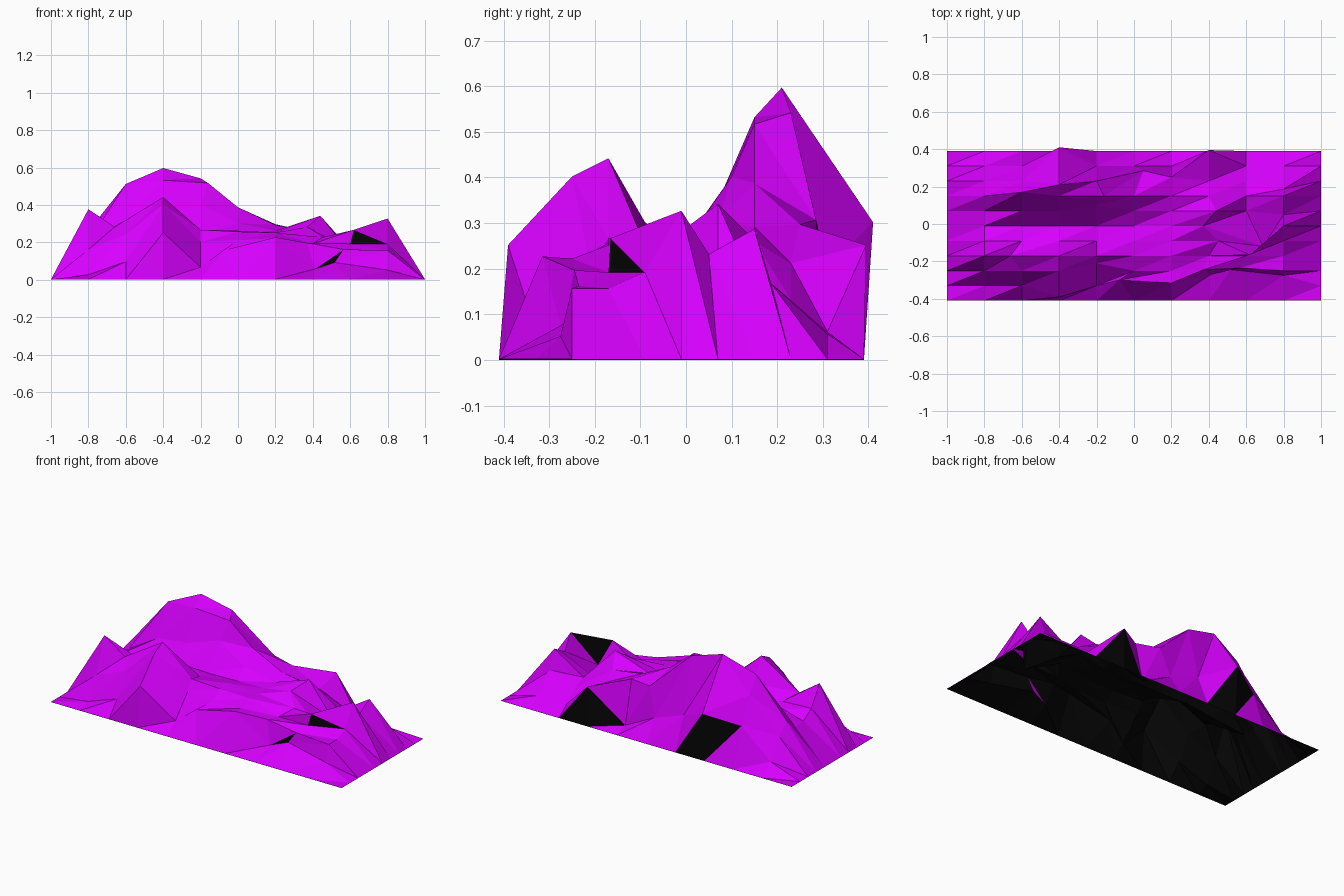
import bpy, bmesh

N = 10            # cells each way
# heights of the interior grid points, front row first (the rim lies on the ground)
HEIGHTS = [
    [.025, .095, .25, .065, .155, .225, .055, .09, .05],
    [.16, .24, .40, .20, .21, .22, .195, .16, .155],
    [.375, .28, .44, .265, .255, .25, .19, .19, .155],
    [.25, .24, .30, .25, .26, .25, .225, .265, .19],
    [.20, .22, .245, .24, .245, .25, .28, .11, .325],
    [.20, .32, .345, .40, .30, .26, .34, .14, .23],
    [.26, .51, .53, .515, .385, .29, .26, .16, .285],
    [.20, .40, .595, .54, .305, .295, .21, .13, .165],
    [.07, .24, .30, .20, .13, .03, .25, .06, .055],
]
# sideways shifts of the crags: (column, row): (dx, dy)
SHIFTS = {
    (3, 1): (0, -.06), (5, 1): (-.08, .03), (6, 1): (0, .015), (7, 1): (.01, .06),
    (8, 1): (-.083, .086), (9, 1): (0, .055), (4, 2): (0, .04), (8, 2): (-.035, .015),
    (7, 2): (-.03, .005), (2, 3): (-.06, 0), (8, 4): (.02, -.075), (7, 4): (.05, 0),
    (7, 5): (-.03, 0), (8, 5): (.09, -.11), (7, 6): (.04, 0),
    (9, 6): (0, -.02), (4, 6): (0, .03), (2, 7): (0, .02), (4, 7): (.04, 0),
    (3, 8): (0, -.02), (5, 8): (.05, .055), (6, 8): (0, .02), (9, 8): (0, -.043),
    (3, 9): (0, .10), (7, 9): (0, .085),
}
GAP = .002        # spacing of the dark underside below the rock


def terrain(name, color, lift, facing_up):
    """An open sheet of flat triangles over the height grid."""
    bm = bmesh.new()
    grid = []
    for j in range(N + 1):
        row = []
        for i in range(N + 1):
            inside = 0 < i < N and 0 < j < N
            z = HEIGHTS[j - 1][i - 1] if inside else 0
            dx, dy = SHIFTS.get((i, j), (0, 0))
            row.append(bm.verts.new((-1 + .2 * i + dx, -.41 + .08 * j + dy, z + lift)))
        grid.append(row)
    for j in range(N):
        for i in range(N):
            a, b = grid[j][i], grid[j][i + 1]
            c, d = grid[j + 1][i + 1], grid[j + 1][i]
            for tri in ((a, b, c), (a, c, d)):
                bm.faces.new(tri if facing_up else tri[::-1])
    mesh = bpy.data.meshes.new(name)
    bm.to_mesh(mesh)
    bm.free()
    mat = bpy.data.materials.new(name + "_color")
    mat.diffuse_color = color
    mesh.materials.append(mat)
    obj = bpy.data.objects.new(name, mesh)
    bpy.context.collection.objects.link(obj)


# purple mountain surface and its black underside
terrain("mountain_surface", (.68, 0, .99, 1), GAP, True)
terrain("mountain_underside", (.002, .002, .002, 1), 0, False)
